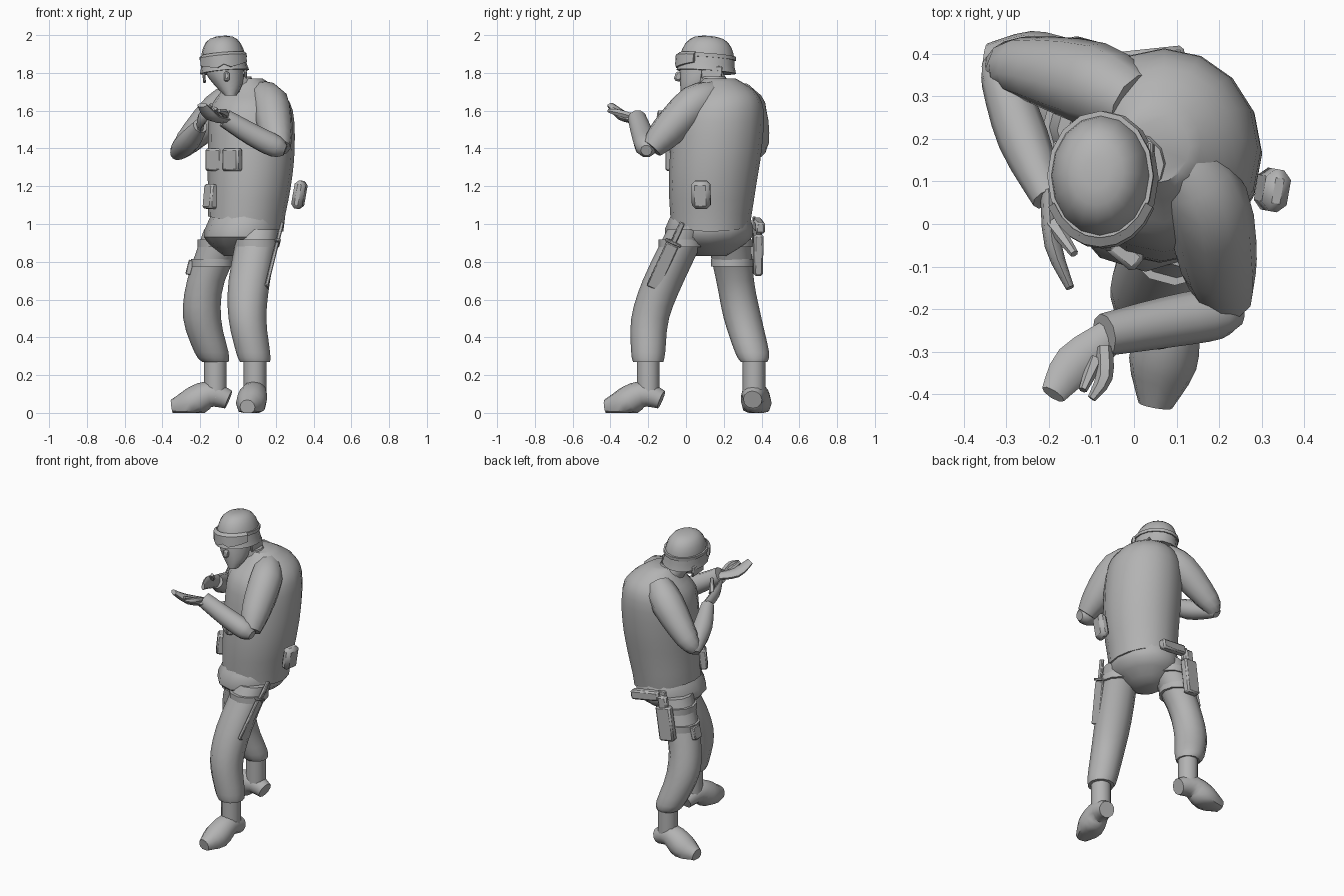
import bpy, bmesh, math
from mathutils import Vector, Matrix, Euler

cube = bpy.data.objects.get("Cube")
if cube:
    bpy.data.objects.remove(cube, do_unlink=True)

shade = (.45, .45, .45, 1)
grey = bpy.data.materials.new("plain grey")
grey.use_nodes = True
grey.diffuse_color = shade
grey.node_tree.nodes["Principled BSDF"].inputs["Base Color"].default_value = shade


def place(x, y, z, pitch=0, roll=0, yaw=0):
    """Position and turn, in degrees, as one matrix."""
    turn = Euler([math.radians(angle) for angle in (pitch, roll, yaw)])
    return Matrix.Translation((x, y, z)) @ turn.to_matrix().to_4x4()


def finish(name, bm, frame):
    bmesh.ops.transform(bm, matrix=frame, verts=bm.verts)
    bmesh.ops.recalc_face_normals(bm, faces=bm.faces)
    mesh = bpy.data.meshes.new(name)
    bm.to_mesh(mesh)
    bm.free()
    mesh.materials.append(grey)
    part = bpy.data.objects.new(name, mesh)
    bpy.context.collection.objects.link(part)
    bpy.ops.object.select_all(action='DESELECT')
    part.select_set(True)
    bpy.context.view_layer.objects.active = part
    bpy.ops.object.shade_smooth_by_angle(angle=math.radians(40))


def skin(name, rings, frame):
    """Join rings of points with quads and close both ends."""
    bm = bmesh.new()
    loops = [[bm.verts.new(point) for point in ring] for ring in rings]
    count = len(loops[0])
    for low, high in zip(loops, loops[1:]):
        for i in range(count):
            j = (i + 1) % count
            bm.faces.new((low[i], low[j], high[j], high[i]))
    bm.faces.new(loops[0])
    bm.faces.new(loops[-1])
    finish(name, bm, frame)


def smooth(stations, steps=3):
    """Pass a spline through the stations, each x, y, z and radius."""
    rows = [Vector(station) for station in stations]
    padded = [rows[0]] + rows + [rows[-1]]
    result = []
    for before, start, end, after in zip(padded, padded[1:], padded[2:], padded[3:]):
        for step in range(steps):
            t = step / steps
            leave, arrive = (end - before) / 2, (after - start) / 2
            bend = (end - start) * 3 - leave * 2 - arrive
            twist = (start - end) * 2 + leave + arrive
            result.append(start + leave * t + bend * t * t + twist * t ** 3)
    return result + [rows[-1]]


def tube(name, rows, flat=1, level=False, frame=Matrix(), floor=False, hem=0, sides=12):
    """Round skin along the rows; flat scales the second radius."""
    rows = [Vector(row) for row in rows]
    centres = [row.to_3d() for row in rows]
    rings = []
    for i, (centre, row) in enumerate(zip(centres, rows)):
        ahead = centres[min(i + 1, len(rows) - 1)]
        along = (ahead - centres[max(i - 1, 0)]).normalized()
        across, rise = Vector((1, 0, 0)), Vector((0, 1, 0))
        if not level:
            across = along.cross(Vector((0, 0, 1))).normalized()
            rise = across.cross(along)
        ring = []
        for k in range(sides):
            angle = math.tau * k / sides
            point = centre + row.w * (across * math.cos(angle) + rise * flat * math.sin(angle))
            if i == 0:
                point.z -= hem * math.cos(angle)
            if floor:
                point.z = max(point.z, 0)
            ring.append(point)
        rings.append(ring)
    skin(name, rings, frame)


def box(name, size, frame, bevel=.01):
    bm = bmesh.new()
    bmesh.ops.create_cube(bm, size=1)
    bmesh.ops.scale(bm, vec=size, verts=bm.verts)
    bmesh.ops.bevel(bm, geom=bm.edges[:], offset=bevel, segments=1, affect='EDGES')
    finish(name, bm, frame)


# Vest with a slanted hem, pelvis, collar and neck
vest = [(.04, .13, 1, .2), (.06, .14, 1.2, .22), (.07, .16, 1.4, .23),
        (.07, .18, 1.6, .22), (.07, .2, 1.7, .16), (.05, .18, 1.77, .08)]
tube("vest", smooth(vest), flat=1.05, level=True, hem=.04, sides=16)
pelvis = [(0, .13, .83, .07), (.02, .12, .93, .2), (.04, .13, 1.05, .18)]
tube("pelvis", smooth(pelvis), flat=1.15, level=True)
tube("collar", [(.02, .16, 1.68, .09), (0, .14, 1.78, .07)], level=True)
tube("neck", [(0, .17, 1.7, .07), (-.05, .12, 1.8, .07)])


def leg(side, stations, toe_direction, straps):
    """Trouser leg, cuff, thigh straps and boot."""
    rows = smooth(stations)
    tube(side + "_trouser_leg", rows, level=True)
    for index in straps:
        x, y, z, radius = rows[index]
        edges = [(x, y, z + rise, radius + .008) for rise in (-.02, .02)]
        tube(side + "_thigh_strap", edges, level=True)
    x, y, z, radius = rows[0]
    tube(side + "_boot_shaft", [(x, y, .08, .06), (x, y, z + .02, .06)], level=True)
    foot = [(-.07, 0, .07, .05), (.03, 0, .1, .07), (.13, 0, .05, .08), (.23, 0, .03, .04)]
    tube(side + "_boot_foot", smooth(foot), frame=place(x, y, 0, yaw=toe_direction), floor=True)


leg("left", [(.09, -.2, .27, .08), (.08, -.2, .32, .09), (.05, -.19, .5, .1),
             (.06, -.12, .7, .11), (.11, .01, .97, .11)], -100, [11])
leg("right", [(-.12, .36, .27, .07), (-.14, .35, .32, .09), (-.19, .3, .5, .1),
              (-.17, .26, .7, .1), (-.06, .22, .97, .12)], 174, [10, 11])


# Arms, each bent sharply at the elbow
def arm(side, upper, fore):
    tube(side + "_upper_arm", smooth(upper), sides=10)
    tube(side + "_forearm", smooth(fore), sides=10)


arm("left", [(.1, .17, 1.69, .07), (.17, .05, 1.64, .1), (.2, -.1, 1.49, .09), (.22, -.18, 1.4, .06)],
    [(.25, -.21, 1.39, .03), (.2, -.21, 1.41, .06), (.08, -.23, 1.47, .06), (-.07, -.26, 1.56, .05)])
arm("right", [(0, .28, 1.68, .08), (-.1, .33, 1.6, .1), (-.27, .37, 1.43, .07), (-.32, .36, 1.37, .04)],
    [(-.33, .38, 1.36, .03), (-.31, .34, 1.39, .05), (-.26, .2, 1.44, .06), (-.2, .06, 1.52, .04)])

# Open hands
tube("left_palm", smooth([(-.05, -.26, 1.55, .04), (-.14, -.33, 1.57, .05),
                          (-.19, -.4, 1.63, .03)]), flat=.5, sides=8)
tube("left_thumb", smooth([(-.07, -.29, 1.57, .02), (-.07, -.36, 1.59, .02),
                           (-.1, -.41, 1.6, .01)]), sides=6)
tube("left_finger", [(-.09, -.32, 1.57, .02), (-.12, -.39, 1.61, .01)], sides=6)
tube("right_palm", smooth([(-.2, .07, 1.52, .02), (-.19, -.05, 1.56, .02),
                           (-.15, -.15, 1.58, .01)]), flat=2, sides=8)
tube("right_thumb", [(-.19, 0, 1.57, .02), (-.14, -.07, 1.63, .01)], sides=6)

# Head
face = [(-.04, .01, 1.68, .03), (-.05, .05, 1.73, .07), (-.07, .08, 1.8, .1), (-.08, .09, 1.9, .1)]
tube("head", smooth(face), flat=1.15, level=True)
box("nose", (.03, .04, .05), place(-.06, -.04, 1.78, -15))

# Helmet dome with a flared brim, goggle strap and ear flaps
helmet = place(-.075, .11, 1.845, -4, -5)
dome = [(0, 0, -.04, .13)]
for step in range(7):
    angle = math.radians(step * 14)
    dome.append((0, 0, .15 * math.sin(angle), .12 * math.cos(angle) ** .6))
tube("helmet", dome, flat=1.22, level=True, frame=helmet, sides=16)
band = [(0, 0, height, .125) for height in (.03, .05)]
tube("goggle_strap", band, flat=1.22, level=True, frame=helmet, sides=16)
for side in (-1, 1):
    box("ear_flap", (.015, .11, .07), helmet @ place(side * .11, .03, -.05), .005)
    tube("chin_strap", [(side * .07 - .07, .06, 1.79, .008),
                        (side * .04 - .04, .02, 1.7, .008)], sides=6)

# Goggles curved round the helmet front, raised over the nose
rings = []
for step in range(-4, 5):
    angle = math.radians(step * 16)
    bottom = -.01 if step == 0 else abs(step) * .008 - .035
    rings.append([Vector((out * math.sin(angle), -out * 1.22 * math.cos(angle), height))
                  for out, height in ((.12, bottom), (.137, bottom), (.137, .04), (.12, .055))])
skin("goggles", rings, helmet)

# Vest pouches
box("left_side_pouch", (.06, .1, .15), place(.325, .08, 1.155, roll=10, yaw=-10), .02)
box("front_pouch", (.05, .08, .13), place(-.145, .03, 1.145, roll=6, yaw=35))
for x, y in ((-.12, .04), (-.03, -.06)):
    box("chest_pouch", (.11, .05, .12), place(x, y, 1.34, yaw=-40))

# Knife in its sheath on the left thigh
knife = place(.19, -.1, .83, -24, 14)
box("knife_sheath", (.02, .07, .26), knife @ place(0, 0, -.06), .005)
box("knife_guard", (.03, .09, .015), knife @ place(0, 0, .08), .004)
box("knife_handle", (.02, .03, .12), knife @ place(0, 0, .14), .005)

# Holster, pistol and pocket on the right thigh
holster = place(-.12, .38, .84, roll=8, yaw=6)
box("holster", (.1, .05, .22), holster)
box("holster_hanger", (.05, .02, .14), holster @ place(.01, -.02, .13), .005)
box("pistol_body", (.06, .04, .09), holster @ place(0, 0, .13))
box("pistol_grip", (.19, .05, .06), holster @ place(.12, -.01, .17))
box("thigh_pocket", (.03, .07, .08), place(-.255, .26, .77, roll=14), .005)
